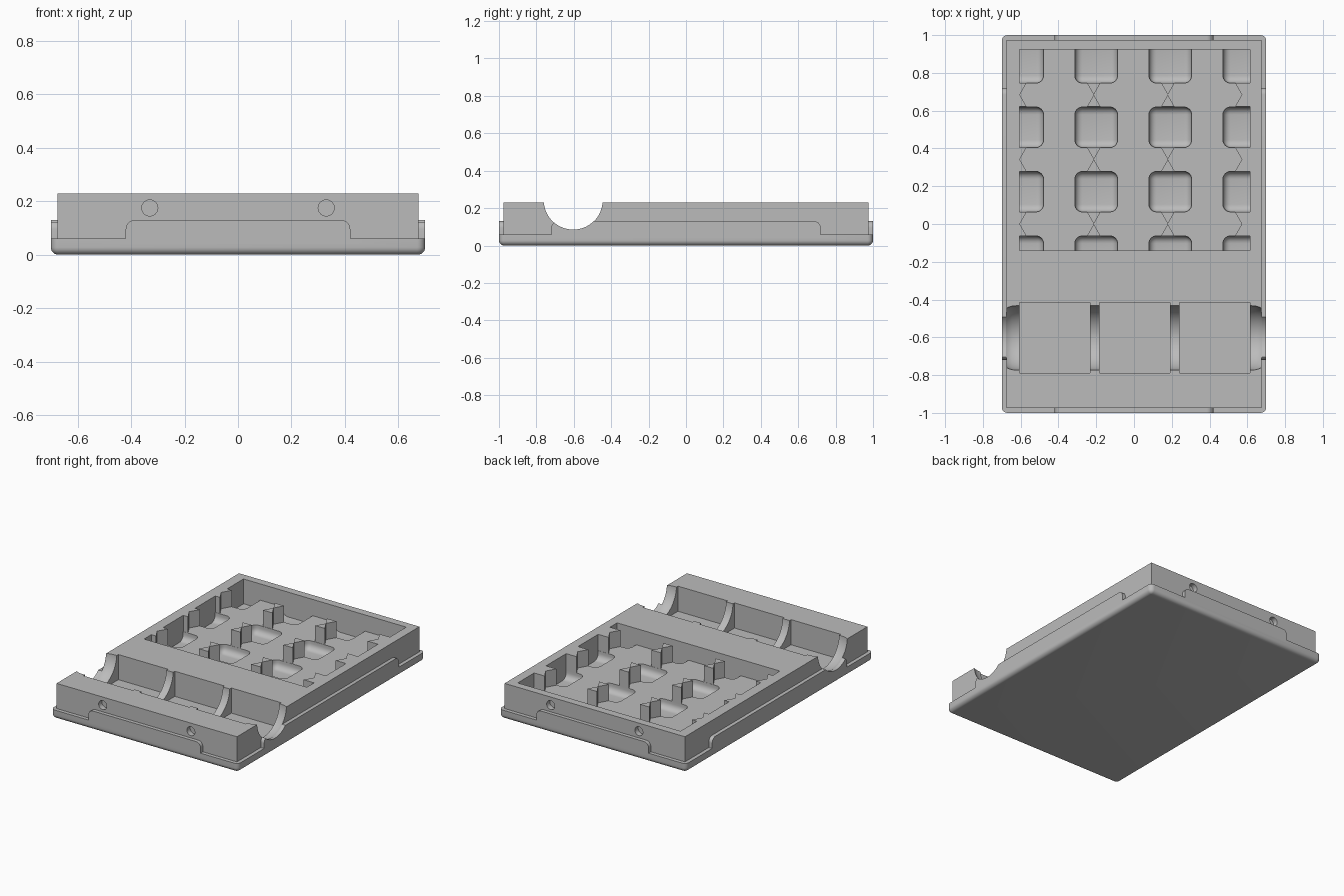
import bpy, bmesh, math
from mathutils import Matrix, Vector

if "Cube" in bpy.data.objects:
    bpy.data.objects.remove(bpy.data.objects["Cube"])

grey = bpy.data.materials.new("light_grey")
grey.use_nodes = True
GREY = (0.5, 0.5, 0.5, 1)
grey.diffuse_color = GREY
grey.node_tree.nodes["Principled BSDF"].inputs["Base Color"].default_value = GREY

TOP, FLOOR, PLATE = 0.23, 0.12, 0.06      # key heights


def make(name, bm):
    bmesh.ops.recalc_face_normals(bm, faces=bm.faces[:])
    mesh = bpy.data.meshes.new(name)
    bm.to_mesh(mesh)
    bm.free()
    mesh.materials.append(grey)
    ob = bpy.data.objects.new(name, mesh)
    bpy.context.collection.objects.link(ob)
    return ob


def add_box(bm, x, y, z):
    size = [b - a for a, b in (x, y, z)]
    mid = Vector([(a + b) / 2 for a, b in (x, y, z)])
    mat = Matrix.Translation(mid) @ Matrix.Diagonal((*size, 1))
    return bmesh.ops.create_cube(bm, size=1, matrix=mat)["verts"]


def round_edges(bm, verts, radius, rule, segments=6):
    edges = {e for v in verts for e in v.link_edges if rule(e)}
    bmesh.ops.bevel(bm, geom=list(edges), offset=radius, segments=segments,
                    profile=0.5, affect="EDGES")


def box(name, x, y, z):
    bm = bmesh.new()
    add_box(bm, x, y, z)
    return make(name, bm)


def combine(target, tool, operation):
    tool.hide_render = True
    mod = target.modifiers.new(operation.lower(), "BOOLEAN")
    mod.operation, mod.solver, mod.object = operation, "EXACT", tool
    bpy.context.view_layer.objects.active = target
    bpy.ops.object.modifier_apply(modifier=mod.name)
    bpy.data.objects.remove(tool)


def upright(e):
    return abs(e.verts[0].co.z - e.verts[1].co.z) > 0.01


def is_low(limit):
    return lambda e: all(v.co.z < limit for v in e.verts)


# Base plate with rounded corners and a rounded underside
bm = bmesh.new()
round_edges(bm, add_box(bm, (-0.7, 0.7), (-1, 1), (0, PLATE)), 0.03, upright)
round_edges(bm, bm.verts[:], 0.028, is_low(0.001))
tray = make("tray", bm)

# Main block standing on the plate
combine(tray, box("block", (-0.675, 0.675), (-0.975, 0.975), (0.03, TOP)), "UNION")

# Raised lips along the middle of each side, with rounded upper corners
for name, x, y, axis in (("end_lips", 0.42, 1.0, 1), ("side_lips", 0.7, 0.72, 0)):
    for sign in (-1, 1):
        bm = bmesh.new()
        xs, ys = (-x, x), (-y, y)
        if axis:
            ys = sorted((sign * y, sign * (y - 0.05)))
        else:
            xs = sorted((sign * x, sign * (x - 0.05)))
        verts = add_box(bm, xs, ys, (0.045, 0.13))
        round_edges(bm, verts, 0.035, lambda e: all(v.co.z > 0.1 for v in e.verts)
                    and abs(e.verts[0].co[axis] - e.verts[1].co[axis]) > 0.01)
        combine(tray, make(name, bm), "UNION")

# Rectangular storage pocket
X0, X1, Y0, Y1 = -0.605, 0.613, -0.14, 0.923
combine(tray, box("pocket", (X0, X1), (Y0, Y1), (FLOOR, 0.3)), "DIFFERENCE")

# Grid of rounded finger wells, trimmed to the pocket outline
bm = bmesh.new()
for col in range(4):
    for row in range(4):
        cx, cy = -0.592 + col * 0.392, -0.17 + row * 0.341
        add_box(bm, (cx - 0.113, cx + 0.113), (cy - 0.107, cy + 0.107), (0.062, 0.16))
round_edges(bm, bm.verts[:], 0.04, lambda e: upright(e) or is_low(0.07)(e))
wells = make("wells", bm)
combine(wells, box("trim", (X0, X1), (Y0, Y1), (0.04, 0.14)), "INTERSECT")
combine(tray, wells, "DIFFERENCE")

# Round trough lathed about the x axis, necked at both ends
half = [(0.62, 0.171), (0.645, 0.169), (0.665, 0.163), (0.677, 0.156), (0.8, 0.156), (0.8, 0)]
profile = [(-x, r) for x, r in reversed(half)] + half
bm = bmesh.new()
pts = [bm.verts.new((x, -0.603, 0.241 - r)) for x, r in profile]
edges = [bm.edges.new(p) for p in zip(pts, pts[1:])]
bmesh.ops.spin(bm, geom=pts + edges, cent=(0, -0.603, 0.241), axis=(1, 0, 0),
               angle=math.tau, steps=72)
bmesh.ops.remove_doubles(bm, verts=bm.verts[:], dist=0.0005)
combine(tray, make("trough", bm), "DIFFERENCE")

# Three square bays, leaving two curved ribs between them
for x in (-0.605, -0.182, 0.241):
    bay = box("bay", (x, x + 0.372), (-0.79, -0.415), (PLATE, 0.3))
    combine(tray, bay, "DIFFERENCE")

# Blind round holes in the front and back walls
for x in (-0.33, 0.33):
    for y in (-0.975, 0.975):
        bm = bmesh.new()
        bmesh.ops.create_cone(bm, cap_ends=True, segments=32, radius1=0.03,
                              radius2=0.03, depth=0.07,
                              matrix=Matrix.Translation((x, y, 0.175))
                              @ Matrix.Rotation(math.pi / 2, 4, "X"))
        combine(tray, make("hole", bm), "DIFFERENCE")

# Bow-tie dividers between the hexagonal cells
bm = bmesh.new()
W, H = 0.036, 0.063
for col in range(4):
    for row in range(3):
        cx, cy = -0.605 + col * 0.392, row * 0.342
        if col == 3:                       # merges into the wall
            outlines = [[(-W, -H), (X1 - cx, -H), (X1 - cx, H), (-W, H), (0, 0)]]
        else:
            left = 0 if col == 0 else -W
            outlines = [[(0, 0), (left, s * H), (W, s * H)] for s in (-1, 1)]
        for outline in outlines:
            base = bm.faces.new([bm.verts.new((cx + x, cy + y, FLOOR - 0.01))
                                 for x, y in outline])
            up = bmesh.ops.extrude_face_region(bm, geom=[base])["geom"]
            bmesh.ops.translate(bm, vec=(0, 0, TOP - FLOOR + 0.01),
                                verts=[g for g in up if isinstance(g, bmesh.types.BMVert)])
dividers = make("cell_dividers", bm)

# Smooth the rounded surfaces, keep hard edges
bpy.ops.object.select_all(action="DESELECT")
tray.select_set(True)
bpy.context.view_layer.objects.active = tray
bpy.ops.object.shade_smooth_by_angle(angle=math.radians(30))
